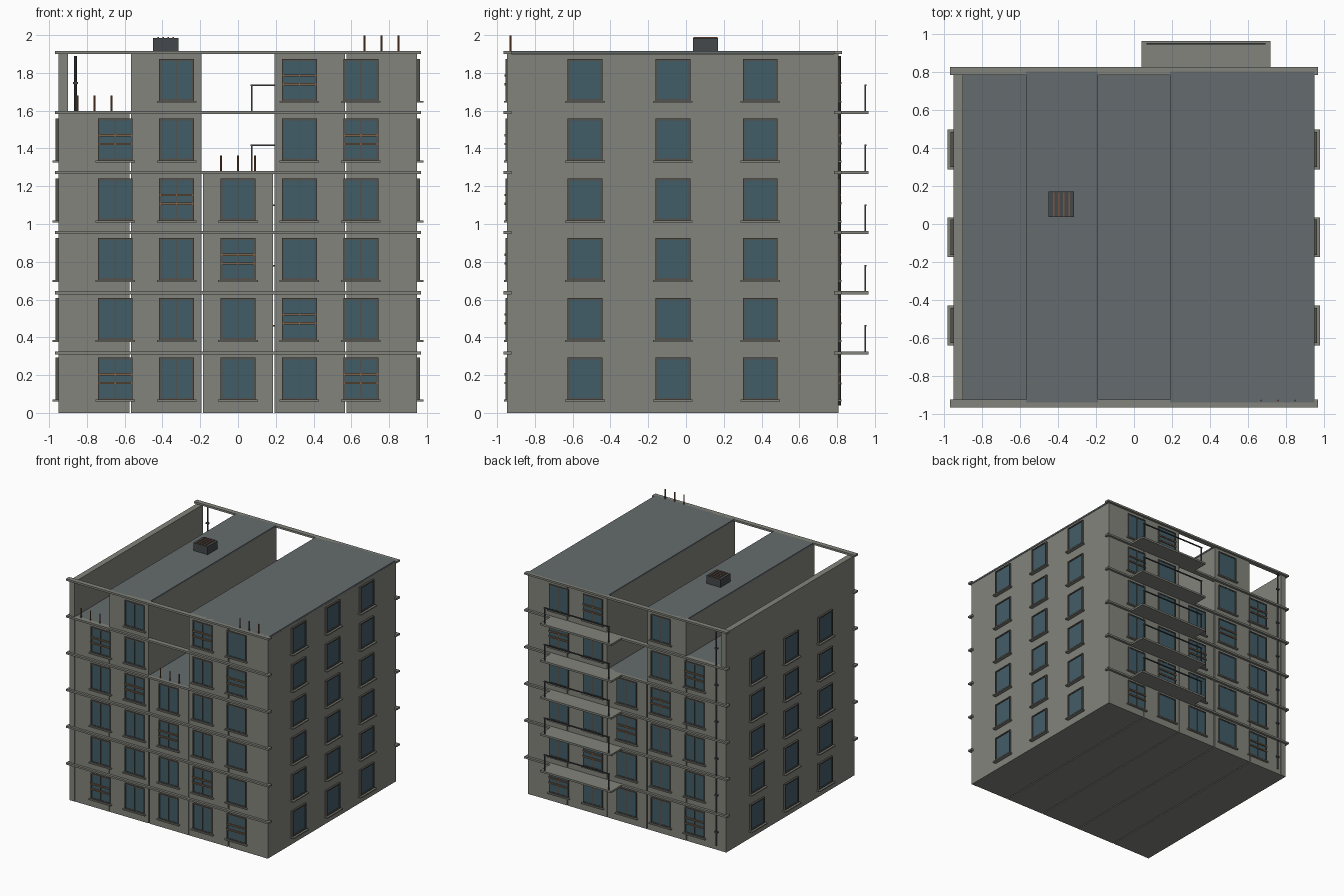
import bpy, bmesh
from math import pi
from mathutils import Matrix, Vector

if "Cube" in bpy.data.objects:
    bpy.data.objects.remove(bpy.data.objects["Cube"])

def material(name, rgb):
    m = bpy.data.materials.new(name)
    m.diffuse_color = (*rgb, 1)
    m.use_nodes = True
    m.node_tree.nodes["Principled BSDF"].inputs["Base Color"].default_value = m.diffuse_color
    return m

CONCRETE = material("concrete", (0.23, 0.23, 0.205))
ROOF = material("roofing", (0.13, 0.15, 0.155))
GLASS = material("glass", (0.055, 0.11, 0.135))
DARK = material("dark_metal", (0.06, 0.065, 0.07))
FRAME = material("frame", (0.09, 0.085, 0.075))
RUST = material("rust", (0.22, 0.09, 0.045))
WOOD = material("wood", (0.2, 0.12, 0.07))

parts = {}          # name -> (bmesh, material)

def part(name, mat):
    return parts.setdefault(name, (bmesh.new(), mat))[0]

def box(name, mat, x, y, z, M=Matrix()):
    """Add a box spanning the (min, max) ranges x, y, z to the named part."""
    c = Vector([(a + b) / 2 for a, b in (x, y, z)])
    s = [b - a for a, b in (x, y, z)]
    bmesh.ops.create_cube(part(name, mat), size=1,
                          matrix=M @ Matrix.Translation(c) @ Matrix.Diagonal((*s, 1)))

def rod(name, mat, x, y, z0, z1, r, n=8):
    bmesh.ops.create_cone(part(name, mat), cap_ends=True, segments=n, radius1=r, radius2=r,
                          depth=z1 - z0, matrix=Matrix.Translation((x, y, (z0 + z1) / 2)))

def window(group, x, y, z, angle, reach, mullion=False, boards=False):
    """Window with sill; local -y points outward, z is the bottom of the frame."""
    M = Matrix.Translation((x, y, z)) @ Matrix.Rotation(angle, 4, 'Z')
    w, h, b = 0.0925, 0.222, 0.010
    f, g = group + "_window_frames", group + "_window_glass"
    d = -reach * 0.5
    for s in (-1, 1):
        box(f, FRAME, sorted((s * w, s * (w - b))), (d, 0.005), (0, h), M)
    box(f, FRAME, (-w + b, w - b), (d, 0.005), (0, b), M)
    box(f, FRAME, (-w + b, w - b), (d, 0.005), (h - b, h), M)
    box(g, GLASS, (-w + b, w - b), (d * 0.55, 0.004), (b, h - b), M)
    if mullion:
        box(f, FRAME, (-0.003, 0.003), (d * 0.9, 0.004), (b, h - b), M)
    box(group + "_window_sills", CONCRETE, (-0.105, 0.105), (-reach, 0.01), (-0.01, 0), M)
    if boards:
        for zb in (0.088, 0.134):
            box(group + "_window_boards", WOOD, (-w, w), (-reach * 0.85, d * 0.8),
                (zb - 0.006, zb + 0.006), M)

FLOOR, BAY = 0.318, 0.38
YF, YB = -0.945, 0.805          # front and back facades
YC = (YF + YB) / 2
floors = [5, 6, 4, 6, 6]        # storeys left standing in each bay

# Bay blocks with narrow joints, roof slabs and facade windows
for i, n in enumerate(floors):
    cx = (i - 2) * BAY
    top = n * FLOOR
    x0 = -0.9 if i == 0 else cx - BAY / 2 + 0.004
    x1 = 0.9 if i == 4 else cx + BAY / 2 - 0.004
    box("bay_blocks", CONCRETE, (x0, x1), (YF, YB), (0, top - 0.006))
    box("roof_slabs", ROOF, (-0.9 if i == 0 else cx - BAY / 2, cx + BAY / 2),
        (YF + 0.004, YB - 0.001), (top - 0.006, top + 0.008))
    for f in range(n):
        boarded = (i + f) % 4 == 0
        z = 0.07 + f * FLOOR * 0.995
        wx = (i - 2) * 0.325
        window("front", wx, YF, z, 0, 0.019, True, boarded)
        window("back", wx, YB, z, pi, 0.019, True, boarded)

# Side walls and their windows
box("left_wall", CONCRETE, (-0.95, -0.9), (YF - 0.002, YB + 0.002), (0, 1.9))
box("right_wall", CONCRETE, (0.9, 0.948), (YF - 0.002, YB + 0.002), (0, 1.9))
for f in range(6):
    for wy in (-0.535, YC, 0.393):
        z = 0.07 + f * FLOOR * 0.995
        window("right", 0.948, wy, z, pi / 2, 0.033)
        if f < 5:
            window("left", -0.95, wy, z, -pi / 2, 0.033)

# Floor ledges along front and back
for k in range(1, 7):
    z = k * FLOOR
    for y in (YF, YB):
        box("floor_ledges", CONCRETE, (-0.97, 0.97), (y - 0.021, y + 0.021), (z - 0.008, z + 0.008))

# Rear balconies with open railings
for k in range(1, 6):
    z = k * FLOOR
    box("balconies", CONCRETE, (0.04, 0.72), (YB, 0.965), (z - 0.008, z + 0.008))
    for x in (0.073, 0.687):
        box("balcony_rails", DARK, (x - 0.004, x + 0.004), (0.946, 0.954), (z, z + 0.145))
    box("balcony_rails", DARK, (0.066, 0.694), (0.945, 0.955), (z + 0.14, z + 0.148))

# Exposed reinforcing bars on the broken tops
for i in (0, 2, 4):
    z = floors[i] * FLOOR
    for dx in (-0.09, 0, 0.09):
        rod("rebar", RUST, (i - 2) * BAY + dx, -0.93, z, z + 0.09, 0.005, 6)

# Rain pipe and its clips at the rear left corner
rod("drain_pipe", DARK, -0.86, YB + 0.009, 0.04, 1.89, 0.007)
for k in range(6):
    box("pipe_clips", DARK, (-0.873, -0.847), (YB, YB + 0.018), (0.15 + k * FLOOR, 0.162 + k * FLOOR))

# Rooftop ventilation unit with slats
box("roof_unit", DARK, (-0.45, -0.315), (0.036, 0.17), (1.91, 1.985))
for k in range(4):
    x = -0.45 + 0.135 * (k + 1) / 5
    box("roof_unit_slats", RUST, (x - 0.004, x + 0.004), (0.04, 0.166), (1.984, 1.991))

for name, (bm, mat) in parts.items():
    me = bpy.data.meshes.new(name)
    bmesh.ops.recalc_face_normals(bm, faces=bm.faces)
    bm.to_mesh(me)
    bm.free()
    me.materials.append(mat)
    bpy.context.collection.objects.link(bpy.data.objects.new(name, me))
